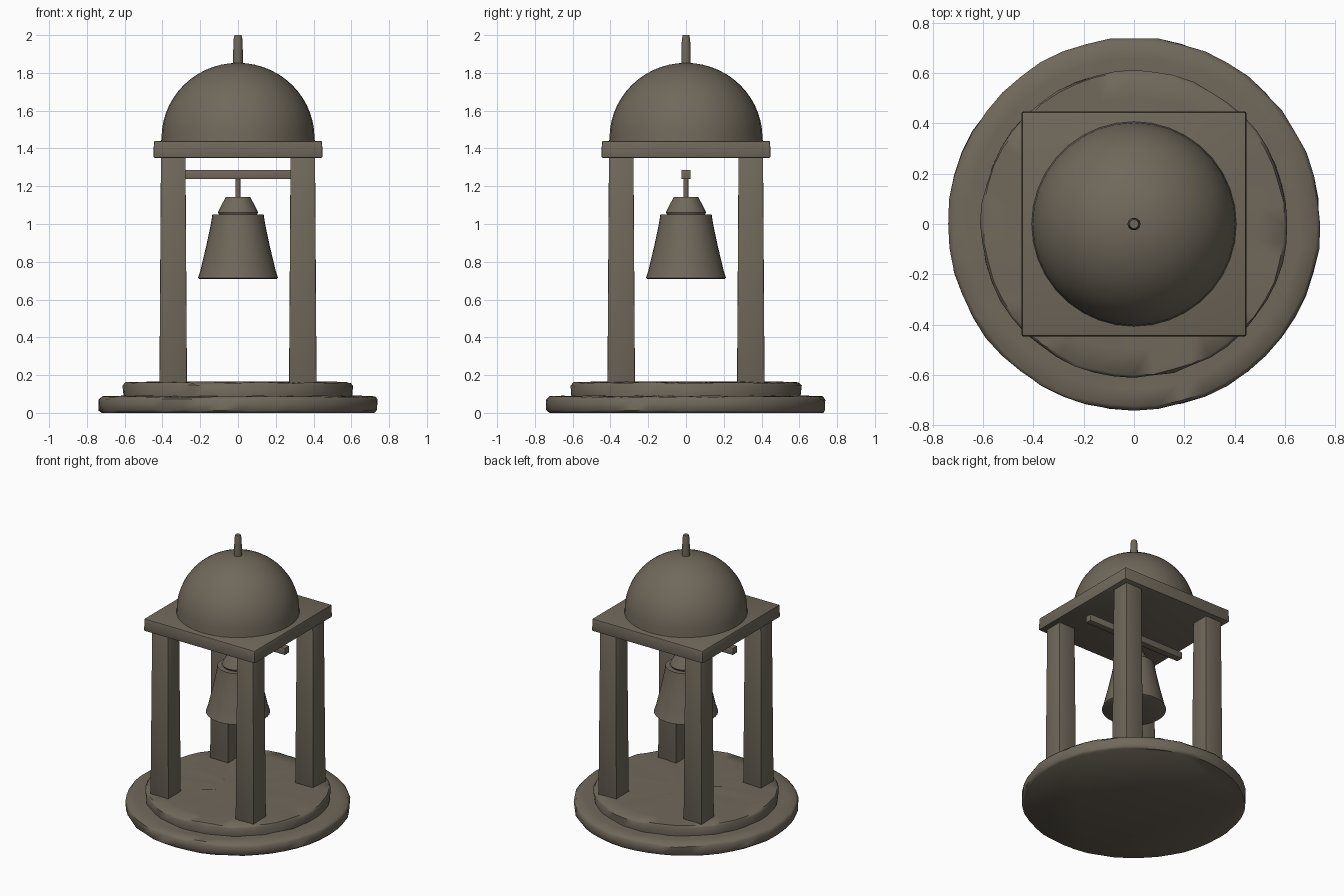
import bpy, bmesh, math, random
from mathutils import Matrix

random.seed(4)
if "Cube" in bpy.data.objects:
    bpy.data.objects.remove(bpy.data.objects["Cube"], do_unlink=True)

stone = bpy.data.materials.new("weathered stone")
stone.use_nodes = True
colour = (0.162, 0.138, 0.104, 1)
stone.diffuse_color = colour
shader = next(n for n in stone.node_tree.nodes if n.type == 'BSDF_PRINCIPLED')
shader.inputs["Base Color"].default_value = colour
shader.inputs["Roughness"].default_value = 0.8


def finish(name, bm, angle=40):
    bmesh.ops.recalc_face_normals(bm, faces=bm.faces)
    mesh = bpy.data.meshes.new(name)
    bm.to_mesh(mesh)
    bm.free()
    mesh.materials.append(stone)
    obj = bpy.data.objects.new(name, mesh)
    bpy.context.collection.objects.link(obj)
    bpy.ops.object.select_all(action='DESELECT')
    obj.select_set(True)
    bpy.context.view_layer.objects.active = obj
    bpy.ops.object.shade_smooth_by_angle(angle=math.radians(angle))
    return obj


def lathe(name, profile, sides=40, jitter=0.0, angle=40):
    """Closed solid turned about z from (radius, height) pairs."""
    bm = bmesh.new()
    rings = []
    for r, z in profile:
        ring = []
        for i in range(sides):
            a = math.tau * i / sides
            rr = r + random.uniform(-jitter, jitter)
            zz = max(0, z + random.uniform(-jitter, jitter) * (z > 0))
            ring.append(bm.verts.new((rr * math.cos(a), rr * math.sin(a), zz)))
        rings.append(ring)
    for low, high in zip(rings, rings[1:]):
        for i in range(sides):
            j = (i + 1) % sides
            bm.faces.new((low[i], low[j], high[j], high[i]))
    bm.faces.new(rings[0])
    bm.faces.new(rings[-1])
    return finish(name, bm, angle)


def block(name, centre, size, taper=1.0, bevel=0.008):
    """Bevelled box whose top is scaled by taper."""
    bm = bmesh.new()
    bmesh.ops.create_cube(bm, size=1)
    for v in bm.verts:
        s = taper if v.co.z > 0 else 1
        v.co.x *= size[0] * s
        v.co.y *= size[1] * s
        v.co.z *= size[2]
    bmesh.ops.bevel(bm, geom=bm.edges[:], offset=bevel, segments=2,
                    profile=0.5, affect='EDGES')
    bmesh.ops.transform(bm, matrix=Matrix.Translation(centre), verts=bm.verts)
    return finish(name, bm)


# Round stepped base with worn edges
lathe("lower_step", [(0.725, 0), (0.738, 0.015), (0.74, 0.07), (0.725, 0.085),
                     (0.66, 0.088), (0.58, 0.088)], 48, 0.004, 50)
lathe("upper_step", [(0.605, 0.07), (0.608, 0.09), (0.61, 0.145), (0.6, 0.16),
                     (0.5, 0.163), (0.35, 0.163), (0.15, 0.163)], 48, 0.004, 50)

# Four tapered square columns
for x, side in ((0.343, "left"), (-0.343, "right")):
    for y, end in ((-0.343, "front"), (0.343, "back")):
        block(f"{end}_{side}_column", (x, y, 0.755), (0.146, 0.146, 1.23), 0.89, 0.004)

# Roof slab, dome and finial
block("roof_slab", (0, 0, 1.395), (0.895, 0.895, 0.09), 0.995, 0.008)
arc = [math.pi / 2 * i / 14 for i in range(14)]
lathe("dome", [(0.408, 1.43)] + [(0.405 * math.cos(a), 1.455 + 0.398 * math.sin(a))
                                 for a in arc] + [(0.005, 1.853)], 36)
lathe("finial", [(0.026, 1.83), (0.026, 1.9), (0.023, 1.98), (0.018, 2.0)], 10)

# Hanging beam, rod and bell
block("beam", (0, 0, 1.262), (0.79, 0.05, 0.05), 1, 0.005)
lathe("bell_rod", [(0.013, 1.12), (0.013, 1.25)], 10)
lathe("bell_crown", [(0.098, 1.045), (0.106, 1.062), (0.095, 1.085), (0.065, 1.143)], 24, angle=30)
lathe("bell", [(0.205, 0.71), (0.212, 0.714), (0.2, 0.75), (0.186, 0.81), (0.17, 0.875), (0.154, 0.95),
               (0.142, 1.01), (0.136, 1.05)], 32)
